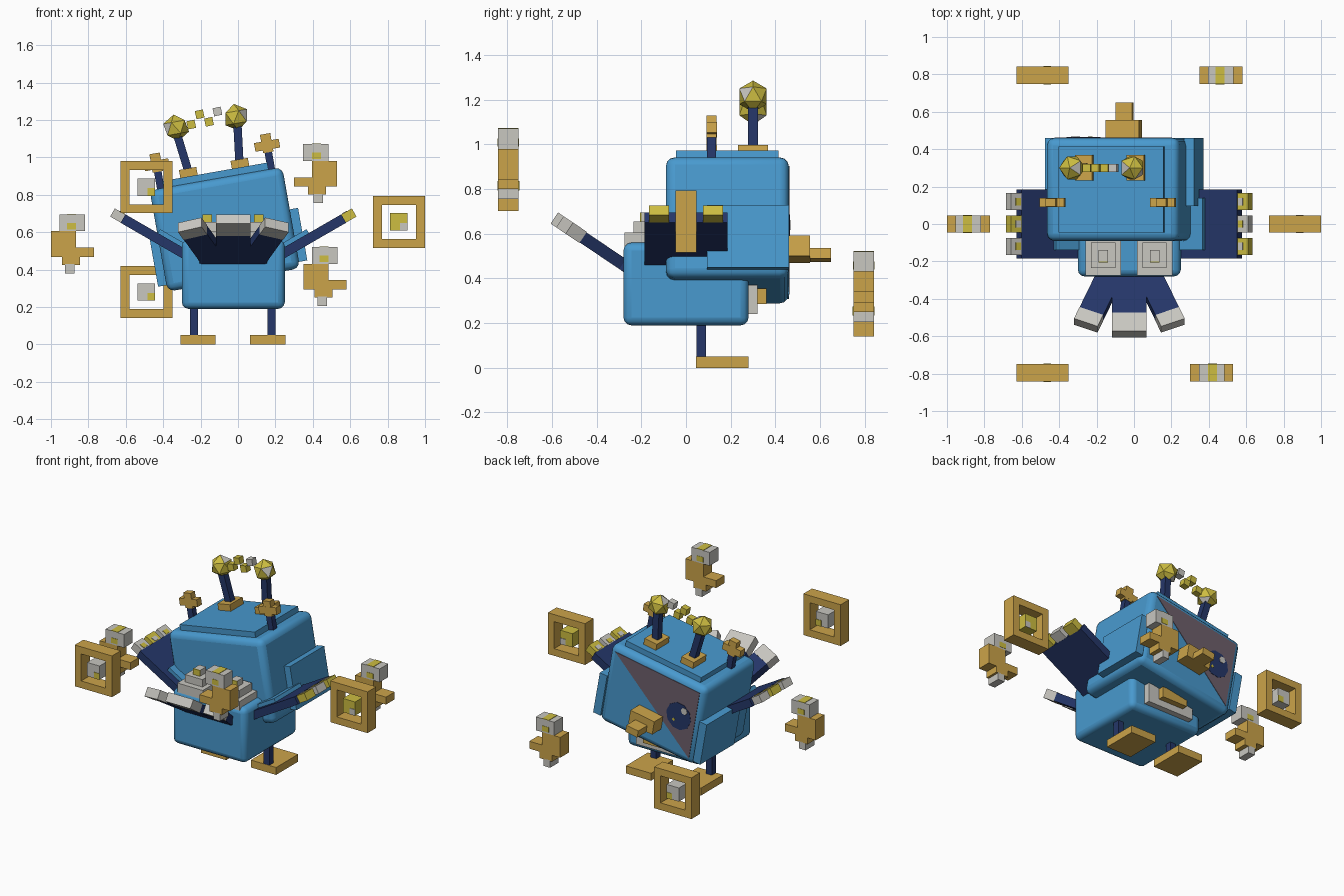
import bpy, bmesh, math
from mathutils import Matrix, Vector

if "Cube" in bpy.data.objects:
    bpy.data.objects.remove(bpy.data.objects["Cube"], do_unlink=True)


def material(name, rgb):
    m = bpy.data.materials.new(name)
    m.use_nodes = True
    m.diffuse_color = (*rgb, 1)
    m.node_tree.nodes["Principled BSDF"].inputs["Base Color"].default_value = (*rgb, 1)
    return m


BLUE = material("sky blue", (0.065, 0.32, 0.62))
NAVY = material("navy", (0.018, 0.037, 0.14))
GOLD = material("gold", (0.60, 0.37, 0.068))
YELLOW = material("yellow", (0.61, 0.51, 0.053))
GREY = material("pale grey", (0.58, 0.57, 0.53))
MAUVE = material("dark mauve", (0.155, 0.115, 0.15))


def T(x, y, z):
    return Matrix.Translation((x, y, z))


def R(deg, axis):
    return Matrix.Rotation(math.radians(deg), 4, axis)


def finish(name, bm, mats, frame):
    bm.transform(frame)
    bmesh.ops.recalc_face_normals(bm, faces=bm.faces[:])
    mesh = bpy.data.meshes.new(name)
    bm.to_mesh(mesh)
    bm.free()
    for m in mats:
        mesh.materials.append(m)
    ob = bpy.data.objects.new(name, mesh)
    bpy.context.collection.objects.link(ob)
    return ob


def box(name, xs, ys, zs, mat, frame=Matrix(), bevel=0):
    """Box from its three ranges, placed in a local frame."""
    bm = bmesh.new()
    lo, hi = Vector((xs[0], ys[0], zs[0])), Vector((xs[1], ys[1], zs[1]))
    bmesh.ops.create_cube(bm, size=1, matrix=Matrix.Translation((lo + hi) / 2)
                          @ Matrix.Diagonal((*(hi - lo), 1)))
    ob = finish(name, bm, [mat], frame)
    if bevel:
        mod = ob.modifiers.new("rounded edges", "BEVEL")
        mod.width, mod.segments = bevel, 3
        bpy.ops.object.select_all(action="DESELECT")
        ob.select_set(True)
        bpy.context.view_layer.objects.active = ob
        bpy.ops.object.shade_smooth_by_angle()
    return ob


def around(c, half):
    return (c - half, c + half)


def prism(name, outline, y0, depth, mat, frame):
    """Outline in x and z, extruded along y."""
    bm = bmesh.new()
    face = bm.faces.new([bm.verts.new((x, y0, z)) for x, z in outline])
    new = bmesh.ops.extrude_face_region(bm, geom=[face])["geom"]
    bmesh.ops.translate(bm, vec=(0, depth, 0),
                        verts=[v for v in new if isinstance(v, bmesh.types.BMVert)])
    return finish(name, bm, [mat], frame)


def disc(cx, cz, r, n):
    return [(cx + r * math.cos(i * math.tau / n), cz + r * math.sin(i * math.tau / n))
            for i in range(n)]


# Lower body, legs and feet
box("lower_body", (-.30, .25), (-.28, .28), (.19, .56), BLUE, bevel=.035)
for side, x in (("right", -.235), ("left", .18)):
    box(side + "_leg", around(x, .021), (.047, .09), (.04, .22), NAVY)
    box(side + "_foot", around(x + .021 * (-1 if x > 0 else 1), .094), (.045, .28), (0, .05), GOLD)
box("back_mouth", (-.2, .15), (.27, .32), (.24, .37), GREY)
box("back_lip", (-.12, .07), (.32, .36), (.285, .355), GOLD)

# Tilted head with a raised lid and side panels
head = T(-.07, .185, .615) @ R(-10, 'Y')
box("head", (-.36, .36), (-.275, .275), (-.275, .275), BLUE, head, .04)
box("head_lid", (-.285, .285), (-.23, .23), (.26, .312), BLUE, head)
for s, side in ((-1, "right"), (1, "left")):
    mirror = head @ Matrix.Diagonal((s, 1, 1, 1))
    box(side + "_head_panel", (.35, .405), (-.09, .275), (-.24, .045), BLUE, mirror)
    # Horn with a cross
    box(side + "_horn", around(.3, .02), around(-.07, .02), (.25, .39), NAVY, mirror)
    box(side + "_cross_bar", around(.3, .067), around(-.07, .023), (.38, .427), GOLD, mirror)
    box(side + "_cross_post", around(.3, .028), around(-.07, .0225), (.365, .465), GOLD, mirror)
    # Antenna with a faceted ball
    box(side + "_antenna_base", around(.14, .047), around(.115, .068), (.31, .355), GOLD, mirror)
    rod = mirror @ T(.14, .115, .35) @ R(7, 'Y')
    box(side + "_antenna_rod", around(0, .022), around(0, .023), (0, .19), NAVY, rod)
    bm = bmesh.new()
    bmesh.ops.create_icosphere(bm, subdivisions=1, radius=.072)
    for f in bm.faces:
        f.material_index = 1 if f.index % 7 == 3 else 0
    finish(side + "_antenna_ball", bm, [YELLOW, GREY], mirror @ T(.163, .115, .58))

# Sparks between the antenna balls
for i, (x, z) in enumerate(((-.25, 1.175), (-.205, 1.23), (-.155, 1.19), (-.11, 1.245))):
    box("spark", *[around(0, .022)] * 3, GREY if i == 3 else YELLOW, T(x, .3, z) @ R(-12, 'Y'))

# Back face: half visor, eye and beak
prism("visor", [(.32, .235), (-.32, .235), (-.32, -.235)], .272, .006, MAUVE, head)
prism("eye", disc(-.2, .015, .092, 10), .276, .004, NAVY, head)
prism("eye_glint", disc(-.235, .065, .024, 6), .278, .005, GREY, head)
prism("eye_spark", disc(-.17, -.02, .012, 4), .278, .005, YELLOW, head)
box("beak_base", around(0, .09), (.27, .37), around(-.086, .046), GOLD, head)
box("beak_tip", around(0, .045), (.37, .465), (-.135, -.088), GOLD, head)

# Flat arms with sleeves and three fingers
for s, side, x in ((-1, "right", -.29), (1, "left", .24)):
    arm = T(x, 0, .485) @ Matrix.Diagonal((s, 1, 1, 1)) @ R(-30, 'Y')
    box(side + "_arm", (-.06, .375), (-.185, .185), around(0, .026), NAVY, arm)
    box(side + "_sleeve", (-.06, .175), (-.14, .14), (.026, .05), BLUE, arm)
    for i in (-1, 0, 1):
        mat, spot = (YELLOW, GREY) if (s > 0) == (i != 0) else (GREY, YELLOW)
        ys = around(i * .12, .045)
        box(side + "_finger", (.375, .44), ys, around(0, .025), mat, arm)
        box(side + "_finger_patch", (.38, .41), around(i * .12, .02), (.025, .028), spot, arm)

# Front limb with three spread claws
limb = T(-.025, -.27, .455) @ R(-34, 'X')
box("front_palm", (-.18, .18), (-.07, .05), around(0, .024), NAVY, limb)
for name, x, turn, half, reach, tip in (("right", -.1, -22, .068, .275, .355),
                                        ("middle", 0, 0, .093, .265, .385),
                                        ("left", .1, 22, .068, .275, .355)):
    claw = limb @ T(x, 0, 0) @ R(turn, 'Z')
    box(name + "_claw", (-half, half), (-reach, .03), around(0, .027), NAVY, claw)
    box(name + "_claw_tip", (-half, half), (-tip, -reach), around(0, .03), GREY, claw)

# Stepped blocks on the lower body
for side, x in (("right", -.165), ("left", .11)):
    box(side + "_step_low", around(x, .095), (-.275, -.08), (.54, .605), GREY)
    box(side + "_step_mid", around(x, .065), (-.235, -.1), (.6, .655), GREY)
    box(side + "_step_top", around(x, .025), (-.2, -.14), (.65, .695), GREY)
    box(side + "_step_mark", around(x, .025), (-.206, -.2), (.655, .695), YELLOW)


def square_ring(x, y, z, core, patch):
    """Floating square frame with a cube in the middle."""
    at = T(x, y, z)
    d = (-.046, .046)
    for s in (-1, 1):
        box("ring_post", around(s * .115, .024), d, (-.139, .139), GOLD, at)
        box("ring_rail", (-.091, .091), d, around(s * .115, .024), GOLD, at)
    box("ring_core", *[around(0, .046)] * 3, core, at)
    for s in (-1, 1):
        box("ring_core_patch", (.005, .046), around(s * .046, .003), (-.046, -.005), patch, at)


def hook(x, y, z, s):
    """Floating stepped hook with a pale cap; s mirrors it."""
    at = T(x, y, z) @ Matrix.Diagonal((s, 1, 1, 1))
    d = (-.046, .046)
    box("hook_nub", (-.04, .01), d, (0, .05), GREY, at)
    box("hook_foot", (-.055, .04), d, (.045, .09), GOLD, at)
    box("hook_body", (-.115, .02), d, (.088, .225), GOLD, at)
    box("hook_arm", (.02, .115), d, (.088, .138), GOLD, at)
    box("hook_cap", (-.07, .067), d, (.225, .315), GREY, at)
    box("hook_cap_patch", (-.03, .02), d, (.315, .318), YELLOW, at)
    box("hook_cap_patch", (-.03, .02), (-.048, .048), (.235, .27), YELLOW, at)


square_ring(-.49, -.795, .84, GREY, YELLOW)
square_ring(-.49, .795, .28, GREY, YELLOW)
square_ring(.86, 0, .655, YELLOW, GREY)
hook(.415, -.795, .755, -1)
hook(.465, .795, .205, 1)
hook(-.885, 0, .38, 1)
